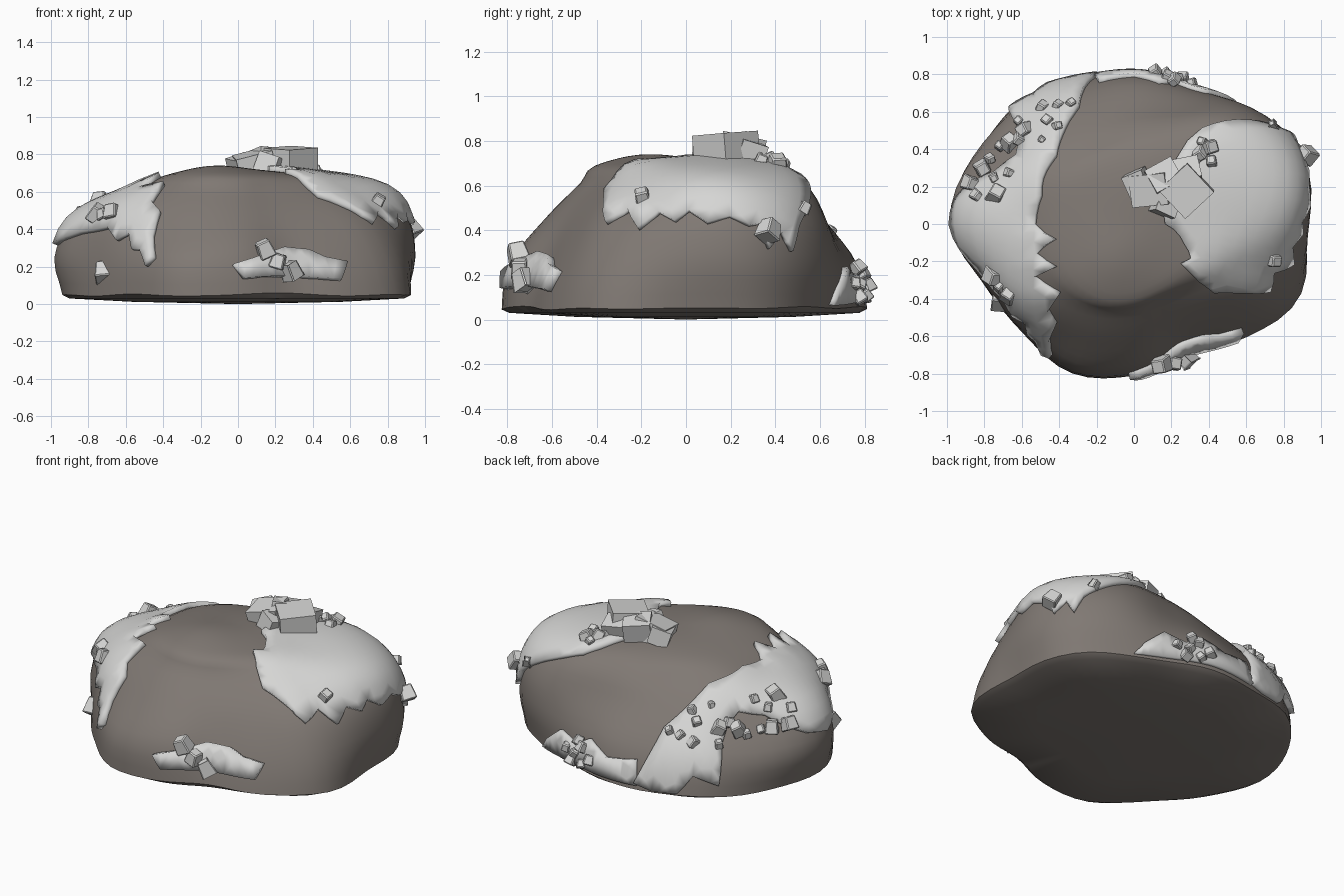
import bpy, bmesh, math, random
from mathutils import Vector, Euler
from mathutils.bvhtree import BVHTree
from mathutils.geometry import delaunay_2d_cdt

if "Cube" in bpy.data.objects:
    bpy.data.objects.remove(bpy.data.objects["Cube"])

random.seed(4)

def material(name, col):
    m = bpy.data.materials.new(name)
    m.diffuse_color = (*col, 1)
    m.use_nodes = True
    m.node_tree.nodes["Principled BSDF"].inputs["Base Color"].default_value = m.diffuse_color
    return m

STONE = material("brown grey stone", (0.215, 0.19, 0.172))
CRUST = material("pale crust", (0.67, 0.67, 0.66))
CRYSTAL = material("pale crystal", (0.67, 0.67, 0.66))

# Rock: radius every 22.5 degrees (from +x) at each height, low to high
LEVELS = [
    (1.00, 0.05, [.91, .94, .85, .79, .81, .84, .90, .92, .94, .87, .83, .87, .81, .75, .86, .97]),
    (0.87, 0.25, [.93, .98, .88, .77, .76, .78, .85, .93, .98, .86, .81, .84, .77, .69, .78, .92]),
    (0.70, 0.45, [.88, .95, .84, .67, .62, .62, .67, .77, .86, .79, .71, .67, .61, .58, .64, .80]),
    (0.55, 0.60, [.75, .82, .71, .57, .51, .48, .51, .58, .59, .58, .55, .51, .47, .44, .47, .58]),
    (0.40, 0.685, [.45, .50, .43, .40, .36, .35, .36, .38, .39, .39, .41, .41, .38, .35, .35, .40]),
]

def catmull(a, b, c, d, t):
    return 0.5 * (2*b + (c-a)*t + (2*a-5*b+4*c-d)*t*t + (3*b-a-3*c+d)*t**3)

def radius(row, ang):
    f = (ang / (2*math.pi) * 16) % 16
    i = int(f)
    return catmull(*[row[(i+k) % 16] for k in (-1, 0, 1, 2)], f - i)

def surf(u, v):
    """Map a point of the unit disc (0 = summit, 1 = base rim) to the rock."""
    ang, rho = math.atan2(v, u), math.hypot(u, v)
    pts = [(1.12, -0.12, radius(LEVELS[0][2], ang))]
    pts += [(p, z, radius(row, ang)) for p, z, row in LEVELS]
    pts += [(0, 0.715, 0), (-0.4, 0.685, -pts[-1][2])]
    rho = min(rho, 1.0)
    k = 1
    while k < 5 and rho < pts[k+1][0]:
        k += 1
    t = (pts[k][0] - rho) / (pts[k][0] - pts[k+1][0])
    z = catmull(*[pts[k+j][1] for j in (-1, 0, 1, 2)], t)
    r = catmull(*[pts[k+j][2] for j in (-1, 0, 1, 2)], t)
    x, y = r*math.cos(ang), r*math.sin(ang)
    z += 0.035 * math.exp(-((x+.13)**2 + (y+.22)**2) / 0.05) * min(1, z/.6)
    # soft lumps
    lump = 0.010 * math.sin(7*x + 3*z) * math.sin(8*y + 1) * min(1, rho*2)
    return Vector((x*(1+lump), y*(1+lump), z + lump))

def normal(u, v, e=0.02):
    n = (surf(u+e, v) - surf(u-e, v)).cross(surf(u, v+e) - surf(u, v-e))
    return n.normalized()

def finish(name, bm, mat, smooth=True, angle=40):
    me = bpy.data.meshes.new(name)
    bm.to_mesh(me)
    bm.free()
    ob = bpy.data.objects.new(name, me)
    bpy.context.collection.objects.link(ob)
    me.materials.append(mat)
    if smooth:
        bpy.ops.object.select_all(action='DESELECT')
        ob.select_set(True)
        bpy.context.view_layer.objects.active = ob
        bpy.ops.object.shade_smooth_by_angle(angle=math.radians(angle))
    return ob

# Rock body with a slightly bulging underside
SEG = 64
bm = bmesh.new()
rings = []
for k in range(1, 25):
    rho = k / 24
    rings.append([bm.verts.new(surf(rho*math.cos(a), rho*math.sin(a)))
                  for a in (2*math.pi*i/SEG for i in range(SEG))])
rim = [v.co.copy() for v in rings[-1]]
for s, z in ((0.96, 0.03), (0.6, 0.012)):
    rings.append([bm.verts.new((c.x*s, c.y*s, z)) for c in rim])
top, bottom = bm.verts.new(surf(0, 0)), bm.verts.new((0, 0, 0))
for i in range(SEG):
    j = (i+1) % SEG
    bm.faces.new((top, rings[0][i], rings[0][j]))
    bm.faces.new((bottom, rings[-1][j], rings[-1][i]))
    for a, b in zip(rings, rings[1:]):
        bm.faces.new((a[i], b[i], b[j], a[j]))
bm.normal_update()
tree = BVHTree.FromBMesh(bm)
finish("rock_body", bm, STONE)

# Crust patches: outlines as (degrees, disc radius), draped over the rock
def patch(name, outline, lift):
    ring = []
    for (a, r), (b, s) in zip(outline, outline[1:] + outline[:1]):
        d = (b - a + 180) % 360 - 180
        m = max(1, round(math.hypot(math.radians(d)*(r+s)/2, s-r) / 0.05))
        for k in range(m):
            ang, rad = math.radians(a + d*k/m), r + (s-r)*k/m
            ring.append(Vector((rad*math.cos(ang), rad*math.sin(ang))))
    n = len(ring)
    if sum(ring[i].cross(ring[(i+1) % n]) for i in range(n)) < 0:
        ring.reverse()
    g = 0.045
    grid = [Vector((i*g, j*g)) for i in range(-23, 24) for j in range(-23, 24)]
    grid = [p for p in grid if min((p-q).length for q in ring) > 0.025]
    out = delaunay_2d_cdt(ring + grid, [], [list(range(n))], 1, 1e-5)
    bm = bmesh.new()
    vs = []
    for p in out[0]:
        d = min((p-q).length for q in ring)
        h = lift * (0.75 + 0.25*min(1, d/0.08))
        vs.append(bm.verts.new(surf(*p) + normal(*p) * h))
    for f in out[2]:
        bm.faces.new([vs[i] for i in f])
    bmesh.ops.delete(bm, geom=[v for v in bm.verts if not v.link_faces], context='VERTS')
    ob = finish(name, bm, CRUST, angle=50)
    mod = ob.modifiers.new("thickness", 'SOLIDIFY')
    mod.thickness, mod.offset = lift + 0.01, -1

patch("right_crust", [
    (0, .14), (-22, .27), (-31, .36), (-40, .35), (-41, .49), (-40, .60), (-36, .62), (-31, .66),
    (-26, .72), (-19, .67), (-14, .74), (-8, .68), (-3, .72), (1, .68), (6, .73), (12, .70),
    (17, .73), (20, .72), (22, .81), (26, .75), (29, .82), (32, .73), (36, .68), (42, .62),
    (48, .57), (54, .52), (57, .46), (57, .34), (52, .22), (30, .14)], 0.035)
patch("left_crust", [
    (104, .97), (110, .86), (115, .76), (139, .57), (163, .49), (180, .50), (191, .42), (197, .51),
    (209, .45), (208, .56), (223, .52), (225, .63), (232, .67), (234, .78), (238, .87), (235, .90),
    (230, .84), (226, .84), (222, .77), (217, .80), (210, .74), (202, .75), (195, .76), (188, .79),
    (180, .82), (172, .80), (166, .76), (160, .70), (150, .68), (144, .73), (140, .80), (137, .95),
    (128, .92), (122, .99), (112, .99)], 0.04)
patch("front_crust", [
    (268, .90), (272, .945), (312, .945), (316, .89), (308, .875), (302, .845), (290, .84),
    (281, .87), (275, .885)], 0.05)
patch("back_crust", [
    (105, .98), (104, .89), (90, .91), (80, .87), (72, .91), (62, .88), (54, .94), (50, .99)], 0.03)

# Crystals: chamfered cubes seated on the crust; items are x, y, size and optional height
def crystals(name, items, lift=0.035):
    bm = bmesh.new()
    for x, y, s, *z in items:
        hit = None
        if not z:
            hit, nor, _, _ = tree.ray_cast(Vector((x, y, 3)), Vector((0, 0, -1)))
        if hit is None:
            hit, nor, _, _ = tree.find_nearest(Vector((x, y, z[0] if z else 0.2)))
        rot = Euler([random.uniform(-.6, .6) for _ in "xy"] + [random.uniform(0, 3)]).to_matrix()
        for v in bmesh.ops.create_cube(bm, size=s)["verts"]:
            if v.co.z > 0:
                v.co.xy *= 0.8
            v.co = rot @ v.co + hit + nor * lift
    bmesh.ops.bevel(bm, geom=bm.edges[:], offset=0.006, segments=1, affect='EDGES')
    finish(name, bm, CRYSTAL, smooth=False)

crystals("left_crystals", [
    (-.48, .60, .06), (-.40, .61, .05), (-.33, .62, .05), (-.60, .53, .05), (-.57, .48, .08),
    (-.65, .42, .08), (-.60, .43, .06), (-.70, .40, .05), (-.75, .33, .05), (-.79, .28, .08),
    (-.85, .20, .08), (-.82, .14, .06), (-.72, .15, .09), (-.65, .26, .05), (-.73, .23, .05),
    (-.40, .50, .05), (-.45, .53, .06), (-.48, .43, .04), (-.75, -.28, .09, .48),
    (-.69, -.31, .06, .45), (-.64, -.35, .08, .46)])
crystals("right_crystals", [
    (.40, .40, .08), (.35, .37, .07), (.32, .33, .06), (.41, .33, .06), (.36, .43, .05),
    (.73, -.18, .07), (.92, .37, .09, .40), (.74, .53, .04, .5)])
crystals("back_crystals", [
    (.10, .75, .06, .14), (.17, .76, .06, .20), (.25, .75, .06, .10), (.20, .72, .06, .22),
    (.30, .73, .05, .16), (.15, .73, .05, .10), (.22, .74, .05, .15)], 0.03)
crystals("front_crystals", [
    (.12, -.71, .09, .27), (.20, -.72, .08, .22), (.27, -.70, .08, .17)], 0.05)
crystals("low_left_crystal", [(-.71, -.40, .10, .17)], -0.02)

# Large summit crystals: centre, size, rotation
bm = bmesh.new()
for c, s, r in [
    ((.28, .18, .765), (.21, .21, .14), (.05, -.06, .75)),
    ((.09, .19, .745), (.20, .17, .13), (.15, -.25, .1)),
    ((.16, .25, .76), (.16, .14, .13), (-.2, .1, .5)),
    ((.17, .11, .735), (.13, .12, .12), (.3, .2, 1.2)),
    ((.03, .20, .74), (.12, .17, .10), (.1, -.3, .4)),
    ((.28, .28, .73), (.14, .12, .14), (-.3, .1, .2)),
]:
    rot = Euler(r).to_matrix()
    for v in bmesh.ops.create_cube(bm, size=1)["verts"]:
        v.co = rot @ Vector([a*b for a, b in zip(v.co, s)]) + Vector(c)
finish("summit_crystals", bm, CRYSTAL, smooth=False)
